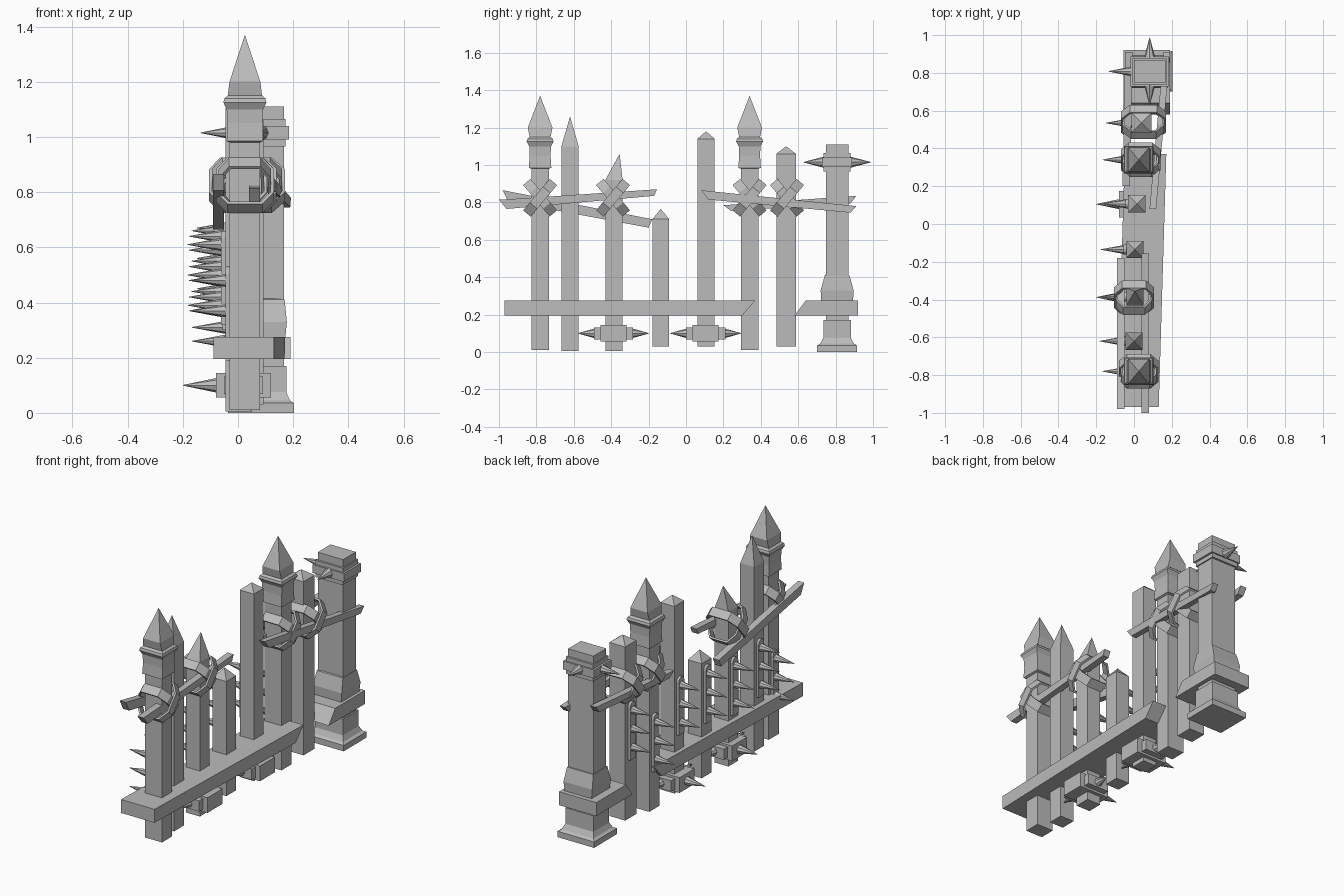
import bpy, bmesh, math
from mathutils import Matrix, Vector

cube = bpy.data.objects.get("Cube")
if cube:
    bpy.data.objects.remove(cube)

GREY = (0.5, 0.5, 0.5, 1)
mat = bpy.data.materials.new("plain grey")
mat.use_nodes = True
mat.diffuse_color = GREY
mat.node_tree.nodes["Principled BSDF"].inputs["Base Color"].default_value = GREY


def finish(name, bm):
    bmesh.ops.recalc_face_normals(bm, faces=bm.faces)
    me = bpy.data.meshes.new(name)
    bm.to_mesh(me)
    bm.free()
    me.materials.append(mat)
    ob = bpy.data.objects.new(name, me)
    bpy.context.collection.objects.link(ob)
    return ob


def loft(name, x, y, profile, tip=None):
    """Stack of rectangles (half x, half y, z), closed by a cap or a point."""
    bm = bmesh.new()
    rings = [[bm.verts.new((x + sx * hx, y + sy * hy, z))
              for sx, sy in ((-1, -1), (1, -1), (1, 1), (-1, 1))]
             for hx, hy, z in profile]
    for a, b in zip(rings, rings[1:]):
        for i in range(4):
            j = (i + 1) % 4
            bm.faces.new((a[i], a[j], b[j], b[i]))
    bm.faces.new(rings[0])
    if tip:
        t = bm.verts.new((x + tip[0], y + tip[1], tip[2]))
        for i in range(4):
            bm.faces.new((rings[-1][i], rings[-1][(i + 1) % 4], t))
    else:
        bm.faces.new(rings[-1])
    return finish(name, bm)


def box(name, x, y, z, hx, hy, hz):
    return loft(name, x, y, [(hx, hy, z - hz), (hx, hy, z + hz)])


def board(name, outline, x0, x1, slope=0.0):
    """Side outline in (y, z) given thickness from x0 to x1, drifting in x along y."""
    bm = bmesh.new()
    sides = [[bm.verts.new((x + slope * y, y, z)) for y, z in outline] for x in (x0, x1)]
    n = len(outline)
    for i in range(n):
        j = (i + 1) % n
        bm.faces.new((sides[0][i], sides[0][j], sides[1][j], sides[1][i]))
    for s in sides:
        bm.faces.new(s)
    return finish(name, bm)


def spike(name, base, direction, length, r=0.026):
    d = Vector(direction)
    bm = bmesh.new()
    place = (Matrix.Translation(Vector(base) + d * length / 2)
             @ d.to_track_quat('Z', 'Y').to_matrix().to_4x4())
    bmesh.ops.create_cone(bm, cap_ends=True, segments=8, radius1=r, radius2=0.001,
                          depth=length, matrix=place)
    return finish(name, bm)


def wrap(name, x, y, z, rx=0.1):
    """Two crossed cloth bands tied around a post."""
    loop = [(1, .055), (.6, .11), (-.6, .11), (-1, .055),
            (-1, -.055), (-.6, -.11), (.6, -.11), (1, -.055)]
    for side in (-1, 1):
        a = math.radians(50)
        t = Vector((0, math.cos(a), side * math.sin(a)))
        w = Vector((0, -side * math.sin(a), math.cos(a)))
        bm = bmesh.new()
        c = Vector((x, y, z))
        r = rx + side * 0.005
        rows = [[bm.verts.new(c + Vector((u * r, 0, 0)) + t * v + w * k) for u, v in loop]
                for k in (-.026, .026)]
        for i in range(8):
            j = (i + 1) % 8
            bm.faces.new((rows[0][i], rows[0][j], rows[1][j], rows[1][i]))
        ob = finish(name + ("_left" if side > 0 else "_right"), bm)
        mod = ob.modifiers.new("Thickness", 'SOLIDIFY')
        mod.thickness = 0.012


# Ornate posts with flared caps and tall points
for i, y in enumerate((-0.78, 0.34)):
    loft(f"ornate_post_{i + 1}", 0.025, y,
         [(.055, .047, .01), (.055, .047, .98), (.066, .06, .985), (.063, .056, 1.05),
          (.066, .058, 1.1), (.078, .072, 1.125), (.074, .068, 1.14), (.062, .056, 1.15),
          (.056, .066, 1.2)], (0, 0, 1.37))

# Plain pickets: x, y, half width, bottom, shoulder, tip height, tip lean
PICKETS = [(0, -.62, .046, .005, 1.1, 1.26, 0), (.005, -.385, .046, .005, .92, 1.06, .03),
           (.005, -.135, .045, .03, .71, .765, 0), (.015, .107, .046, .03, 1.14, 1.18, 0),
           (.04, .535, .052, .03, 1.06, 1.1, 0)]
for i, (x, y, h, z0, z1, z2, lean) in enumerate(PICKETS):
    loft(f"picket_{i + 1}", x, y, [(h, h, z0), (h, h, z1)], (0, lean, z2))

# Thick column with stepped base and banded top
CX, CY = .083, .808
loft("column", CX, CY, [(.083, .06, .06), (.083, .06, 1.11)])
loft("column_base", CX, CY, [(.12, .107, 0), (.12, .107, .035), (.105, .09, .045),
                             (.092, .074, .075), (.092, .074, .17)])
box("column_band", CX, CY, 1.015, .09, .072, .05)
box("column_spike_block", CX, CY, 1.015, .102, .08, .025)
loft("column_sleeve", CX, CY, [(.088, .085, .27), (.094, .088, .33), (.086, .066, .41)],
     (0, -.05, .42))
for s in (-1, 1):
    spike("column_spike", (CX, CY + s * .07, 1.015), (0, s, 0), .11, .03)
spike("column_spike_side", (-.01, CY, 1.015), (-1, 0, 0), .125, .026)

# Low rails, broken off at a slant
board("long_rail", [(-.97, .195), (-.97, .275), (.37, .275), (.3, .195)], -.06, .16, .03)
board("short_rail", [(.58, .195), (.64, .275), (.92, .275), (.92, .195)], -.055, .19)

# Crossed upper boards on both sides
board("front_board_1", [(-1, .815), (-.96, .765), (-.17, .835), (-.155, .87), (-.9, .82)],
      .04, .08)
board("back_board_1", [(-.98, .865), (-.95, .805), (-.2, .665), (-.18, .71)], -.09, -.05)
board("front_board_2", [(.08, .865), (.12, .815), (.88, .745), (.91, .78)], .075, .11, .09)
board("back_board_2", [(.2, .785), (.24, .755), (.88, .795), (.91, .835)], -.065, -.025, .02)

# Cloth wraps
for i, (x, y) in enumerate(((.025, -.78), (0, -.39), (.035, .34), (.05, .54))):
    wrap(f"cloth_wrap_{i + 1}", x, y, .825, .1 + .015 * (i > 2))

# Round-topped strips with spikes on the back side: x of post face, y, top
STRIPS = [(-.03, -.78, .53), (-.046, -.62, .66), (-.041, -.385, .64), (-.04, -.135, .69),
          (-.031, .107, .71), (-.03, .34, .58), (-.012, .535, .72)]
for i, (x, y, top) in enumerate(STRIPS):
    arc = [(y + .026 * math.cos(k * math.pi / 6), top - .026 + .026 * math.sin(k * math.pi / 6))
           for k in range(7)]
    board(f"spike_strip_{i + 1}", arc + [(y - .026, top - .34), (y + .026, top - .34)],
          x - .015, x + .01)
    for k in range(3):
        spike(f"strip_spike_{i + 1}_{k + 1}", (x - .012, y, top - .05 - k * .11),
              (-1, 0, 0), .125, .024)

# Spiked blocks at the feet of two pickets
for i, y in enumerate((-.388, .105)):
    box(f"foot_block_{i + 1}", .02, y, .1, .1, .07, .045)
    box(f"foot_block_core_{i + 1}", .02, y, .1, .07, .105, .032)
    for d, start in (((0, -1, 0), .1), ((0, 1, 0), .1), ((-1, 0, 0), .08)):
        v = Vector(d)
        spike(f"foot_spike_{i + 1}", Vector((.02 * abs(d[1]), y, .1)) + v * start, d,
              .09 if d[1] else .12, .026)
